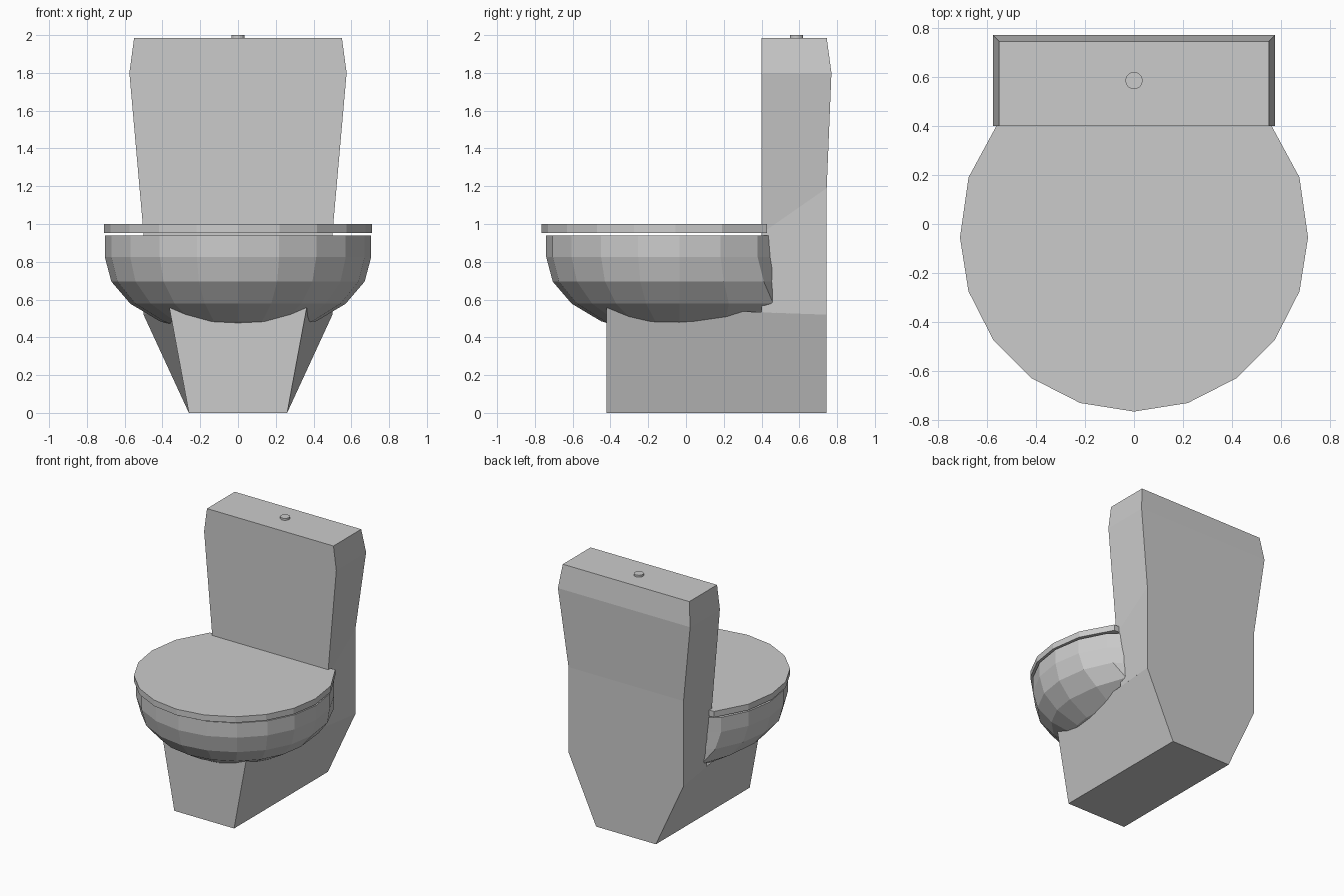
import bpy
import math

if "Cube" in bpy.data.objects:
    bpy.data.objects.remove(bpy.data.objects["Cube"])


def make_object(name, verts, faces):
    mesh = bpy.data.meshes.new(name)
    mesh.from_pydata(verts, [], faces)
    mesh.update()
    obj = bpy.data.objects.new(name, mesh)
    bpy.context.collection.objects.link(obj)
    return obj


def loft(name, rings):
    """Skin a closed solid through equal-sized rings, listed bottom to top."""
    n = len(rings[0])
    verts = [v for ring in rings for v in ring]
    faces = [tuple(reversed(range(n))), tuple(range(len(verts) - n, len(verts)))]
    for r in range(len(rings) - 1):
        a, b = r * n, (r + 1) * n
        for i in range(n):
            j = (i + 1) % n
            faces.append((a + i, a + j, b + j, b + i))
    return make_object(name, verts, faces)


def section(front, back):
    """Four-cornered symmetric ring; front and back are (half width, y, z)."""
    (fw, fy, fz), (bw, by, bz) = front, back
    return [(-fw, fy, fz), (fw, fy, fz), (bw, by, bz), (-bw, by, bz)]


# Pedestal flaring upward and towards the back
loft("pedestal", [
    section((0.26, -0.42, 0), (0.26, 0.745, 0)),
    section((0.365, -0.42, 0.565), (0.5, 0.745, 0.52)),
])

# Tank rising from the back of the pedestal
loft("tank", [
    section((0.46, 0.40, 0.532), (0.5, 0.745, 0.52)),
    section((0.5, 0.40, 0.95), (0.5, 0.745, 1.19)),
    section((0.575, 0.40, 1.80), (0.575, 0.77, 1.80)),
    section((0.55, 0.40, 1.985), (0.55, 0.745, 1.985)),
])

# Bowl: faceted half ellipsoid whose lower rear is stretched into the tank
SIDES = 20


def bowl_ring(radius, z, stretch):
    ring = []
    for i in range(SIDES):
        a = 2 * math.pi * i / SIDES
        x, y = radius * math.cos(a), radius * math.sin(a)
        if y > 0:
            y = min(y * stretch, 0.535)
        ring.append((x, y - 0.035, z))
    return ring


bowl_rings = []
for step in (4, 3, 2, 1, 0):
    a = math.radians(18 * step)
    s = math.sin(a)
    bowl_rings.append(bowl_ring(0.705 * math.cos(a), 0.825 - 0.42 * s, 1 + 1.4 * s * s))
bowl_rings.append(bowl_ring(0.705, 0.94, 1))
loft("bowl", bowl_rings)

# Lid: round at the front, cut straight where it meets the tank
outline = [(-0.545, 0.43)]
outline.append((-0.675, 0.19))
for i in range(11):
    a = math.pi + math.pi * i / 10
    outline.append((0.71 * math.cos(a), -0.055 + 0.71 * math.sin(a)))
outline += [(0.675, 0.19), (0.545, 0.43)]
loft("lid", [[(x, y, z) for x, y in outline] for z in (0.953, 1.0)])

# Flush button
bpy.ops.mesh.primitive_cylinder_add(vertices=20, radius=0.035, depth=0.03,
                                    location=(0, 0.585, 1.985))
bpy.context.object.name = "flush_button"
